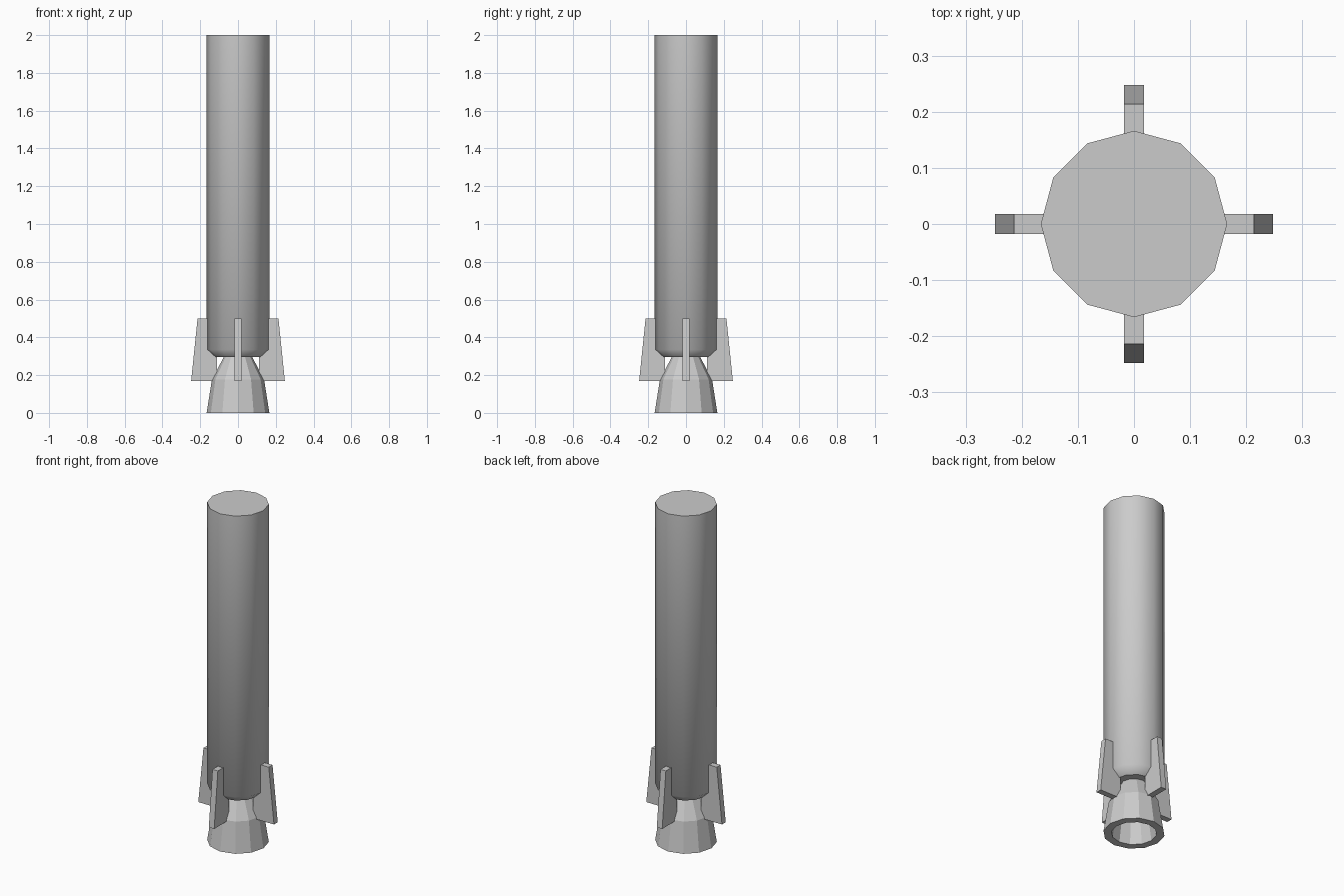
import bpy, bmesh, math
from mathutils import Matrix, Vector

if "Cube" in bpy.data.objects:
    bpy.data.objects.remove(bpy.data.objects["Cube"])

SIDES = 12


def finish(name, bm):
    bmesh.ops.recalc_face_normals(bm, faces=bm.faces)
    mesh = bpy.data.meshes.new(name)
    bm.to_mesh(mesh)
    bm.free()
    obj = bpy.data.objects.new(name, mesh)
    bpy.context.collection.objects.link(obj)
    return obj


def lathe(name, profile, smooth=False):
    """Turn (radius, z) points into a capped 12-sided solid."""
    bm = bmesh.new()
    rings = []
    for r, z in profile:
        rings.append([bm.verts.new((r * math.cos(a), r * math.sin(a), z))
                      for a in (math.tau * i / SIDES for i in range(SIDES))])
    for low, high in zip(rings, rings[1:]):
        for i in range(SIDES):
            j = (i + 1) % SIDES
            face = bm.faces.new((low[i], low[j], high[j], high[i]))
            face.smooth = smooth
    # Flat end caps with sharp borders
    for ring in (rings[0], rings[-1]):
        cap = bm.faces.new(ring)
        for edge in cap.edges:
            edge.smooth = False
    return finish(name, bm)


# Long smooth tube with a chamfered lower end
lathe("body", [(0.122, 0.295), (0.166, 0.335), (0.166, 2.0)], smooth=True)

# Faceted hollow engine bell: inner wall, rim, outer wall
lathe("nozzle", [(0.045, 0.27), (0.095, 0.17), (0.122, 0.0),
                 (0.166, 0.0), (0.138, 0.178), (0.075, 0.296)])

# Four tapered fins around the tail
FIN = [(0.111, 0.17), (0.248, 0.17), (0.214, 0.50), (0.111, 0.50)]
HALF = 0.0175
for k, side in enumerate(("right", "back", "left", "front")):
    bm = bmesh.new()
    face = bm.faces.new([bm.verts.new((x, -HALF, z)) for x, z in FIN])
    out = bmesh.ops.extrude_face_region(bm, geom=[face])
    moved = [v for v in out["geom"] if isinstance(v, bmesh.types.BMVert)]
    bmesh.ops.translate(bm, verts=moved, vec=Vector((0, 2 * HALF, 0)))
    bm.transform(Matrix.Rotation(k * math.pi / 2, 4, 'Z'))
    finish("fin_" + side, bm)
